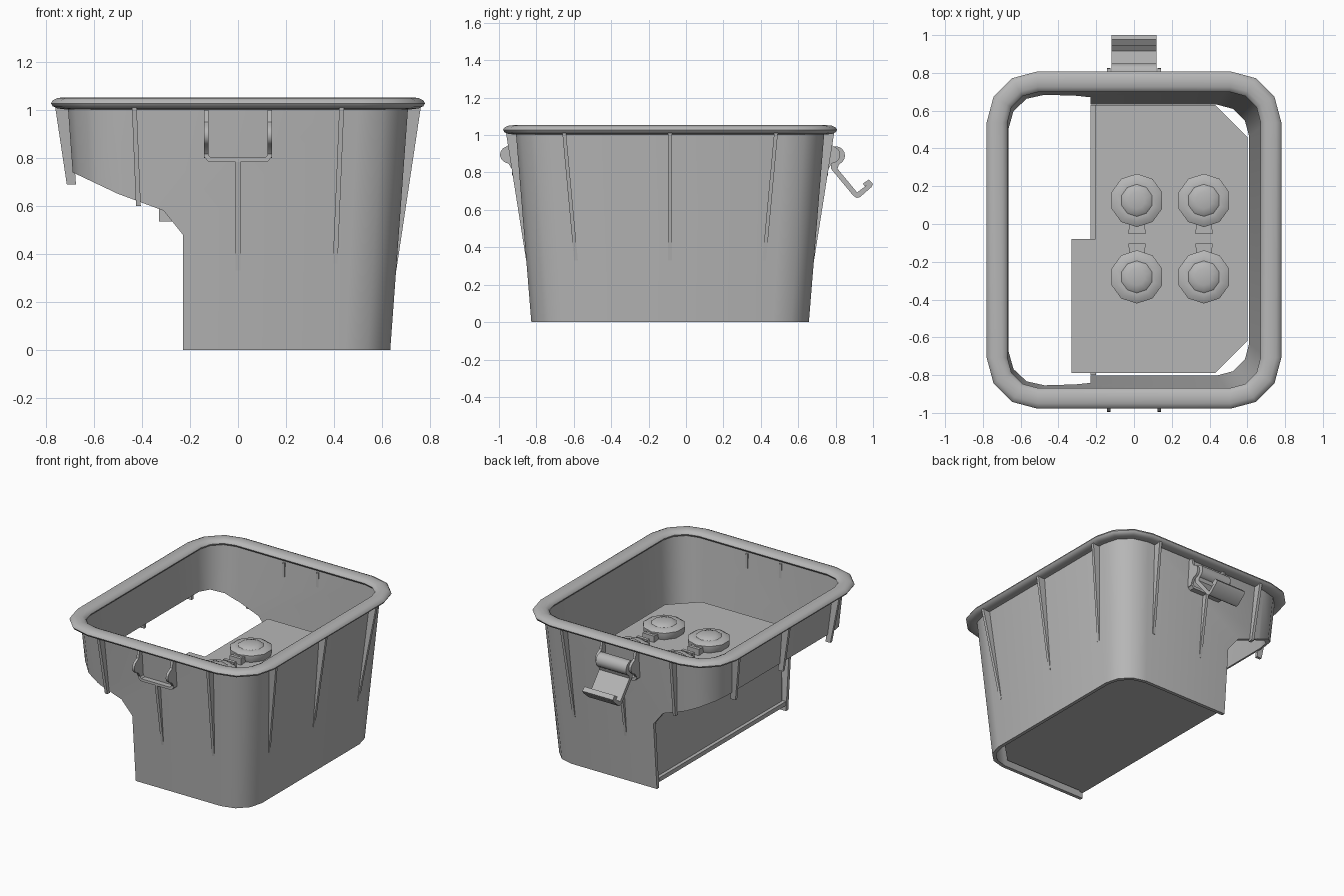
import bpy, bmesh, math
from mathutils import Vector, Matrix

if "Cube" in bpy.data.objects:
    bpy.data.objects.remove(bpy.data.objects["Cube"])

CY = -0.085  # centre of the tub in y
grey = bpy.data.materials.new("grey plastic")
grey.diffuse_color = (0.47, 0.47, 0.47, 1)
grey.use_nodes = True
grey.node_tree.nodes["Principled BSDF"].inputs["Base Color"].default_value = grey.diffuse_color


def finish(name, bm, smooth=True):
    bmesh.ops.recalc_face_normals(bm, faces=bm.faces)
    me = bpy.data.meshes.new(name)
    bm.to_mesh(me)
    bm.free()
    ob = bpy.data.objects.new(name, me)
    bpy.context.collection.objects.link(ob)
    me.materials.append(grey)
    if smooth:
        shade(ob)
    return ob


def shade(ob):
    bpy.ops.object.select_all(action='DESELECT')
    ob.select_set(True)
    bpy.context.view_layer.objects.active = ob
    bpy.ops.object.shade_smooth_by_angle(angle=math.radians(40))


def rounded_ring(hx, hy, r, z, seg=3):
    # rounded rectangle loop around the tub centre
    pts = []
    for q, (sx, sy) in enumerate([(1, 1), (-1, 1), (-1, -1), (1, -1)]):
        for i in range(seg + 1):
            a = math.radians(90 * q + 90 * i / seg)
            pts.append((sx * (hx - r) + r * math.cos(a),
                        CY + sy * (hy - r) + r * math.sin(a), z))
    return pts


def loft(name, rings):
    # closed tube through a cyclic list of rings
    bm = bmesh.new()
    vs = [[bm.verts.new(p) for p in ring] for ring in rings]
    n = len(rings[0])
    for a, b in zip(vs, vs[1:] + vs[:1]):
        for i in range(n):
            bm.faces.new((a[i], a[(i + 1) % n], b[(i + 1) % n], b[i]))
    return finish(name, bm)


def prism(name, pts, vec, smooth=True):
    # polygon swept along a vector
    bm = bmesh.new()
    v = Vector(vec)
    a = [bm.verts.new(p) for p in pts]
    b = [bm.verts.new(Vector(p) + v) for p in pts]
    bm.faces.new(a)
    bm.faces.new(b)
    for i in range(len(a)):
        j = (i + 1) % len(a)
        bm.faces.new((a[i], a[j], b[j], b[i]))
    return finish(name, bm, smooth)


def box(name, x0, x1, y0, y1, z0, z1):
    return prism(name, [(x0, y0, z0), (x1, y0, z0), (x1, y1, z0), (x0, y1, z0)],
                 (0, 0, z1 - z0), False)


# Tapered tub wall, with the lower left part cut away
T = 0.025
wall = loft("tub_wall", [
    rounded_ring(0.635, 0.742, 0.19, 0), rounded_ring(0.71, 0.825, 0.21, 1.02),
    rounded_ring(0.71 - T, 0.825 - T, 0.19, 1.02),
    rounded_ring(0.635 - T, 0.742 - T, 0.17, 0)])
profile = [(-1.2, -0.2), (-0.23, -0.2), (-0.23, 0.48), (-0.31, 0.58),
           (-0.5, 0.65), (-0.69, 0.74), (-1.2, 0.75)]
cutter = prism("wall_cutter", [(x, -1.5, z) for x, z in profile], (0, 3, 0), False)
cutter.hide_render = True
cutter.hide_viewport = True
mod = wall.modifiers.new("opening", 'BOOLEAN')
mod.object = cutter
mod.operation = 'DIFFERENCE'
mod.solver = 'EXACT'
bpy.context.view_layer.objects.active = wall
wall.select_set(True)
bpy.ops.object.modifier_apply(modifier=mod.name)
bpy.data.objects.remove(cutter)
shade(wall)

# Rounded rim
rim = []
for i in range(12):
    a = 2 * math.pi * i / 12
    d = 0.055 * (1 - math.cos(a))
    rim.append(rounded_ring(0.78 - d, 0.893 - d, 0.27 - d, 1.028 + 0.025 * math.sin(a)))
loft("rim", rim)

# Inner box with chamfered corners, side shelf and sill
outline = [(-0.205, -0.79), (0.43, -0.79), (0.6, -0.62), (0.6, 0.46), (0.43, 0.63), (-0.205, 0.63)]
prism("inner_box", [(x, y, 0.04) for x, y in outline], (0, 0, 0.57), False)
box("side_shelf", -0.33, -0.2, -0.79, -0.08, 0.535, 0.61)
box("sill", -0.23, -0.2, -0.8, 0.63, 0.04, 0.07)


# Tapered ribs on all four sides
def rib(name, side, t_top, t_low, z_top, z_end):
    h0, h1 = (0.635, 0.71) if side in "lr" else (0.742, 0.825)
    wall_at = lambda z: h0 + (h1 - h0) * z / 1.02
    out_at = lambda z: wall_at(z) + 0.052 * max(0, (z - 0.32) / 0.68)
    def place(out, t, z):
        return {"r": (out, CY + t, z), "l": (-out, CY + t, z),
                "f": (t, CY - out, z), "b": (t, CY + out, z)}[side]
    tan = lambda z: t_low + (t_top - t_low) * (z - 0.35) / 0.65
    pts = [place(o, tan(z) - 0.01, z) for o, z in
           [(wall_at(z_top) - 0.01, z_top), (out_at(z_top), z_top),
            (out_at(z_end), z_end), (wall_at(z_end) - 0.01, z_end)]]
    prism(name, pts, (0, 0.02, 0) if side in "lr" else (0.02, 0, 0), False)


for side in "rl":
    for s in (-1, 0, 1):
        rib("side_rib", side, s * 0.565, s * 0.505, 1.01, 0.69 if side == "l" else 0.33)
for side in "fb":
    rib("end_rib", side, -0.432, -0.405, 1.01, 0.6)
    rib("end_rib", side, 0.432, 0.405, 1.01, 0.36)
    rib("centre_rib", side, 0, 0, 0.8, 0.33)

# Latch mounts on both ends: two rounded ears joined by a chamfered U frame
for sgn, name in ((-1, "front"), (1, "back")):
    Y = lambda d: CY + sgn * d
    ear = [(0.79, 1.0), (0.85, 1.0), (0.86, 0.95)]
    for i in range(7):
        a = math.radians(70 - 25 * i)
        ear.append((0.855 + 0.055 * math.cos(a), 0.895 + 0.048 * math.sin(a)))
    ear += [(0.835, 0.8), (0.79, 0.8)]
    for x in (-0.142, 0.124):
        prism(name + "_latch_ear", [(x, Y(d), z) for d, z in ear], (0.018, 0, 0))
    u = [(-0.142, 0.85), (-0.142, 0.805), (-0.122, 0.783), (0.122, 0.783), (0.142, 0.805),
         (0.142, 0.85), (0.124, 0.85), (0.124, 0.812), (0.114, 0.801), (-0.114, 0.801),
         (-0.124, 0.812), (-0.124, 0.85)]
    prism(name + "_latch_frame", [(x, Y(0.79), z) for x, z in u], (0, sgn * 0.055, 0), False)

# Back latch: hinge barrel and hooked clip
bm = bmesh.new()
bmesh.ops.create_cone(bm, cap_ends=True, segments=16, radius1=0.05, radius2=0.05, depth=0.24,
                      matrix=Matrix.Translation((0, 0.8, 0.89)) @ Matrix.Rotation(math.pi / 2, 4, 'Y'))
finish("latch_barrel", bm)
clip = [(0.775, 0.85), (0.775, 0.82), (0.895, 0.675), (0.912, 0.664), (0.93, 0.668), (0.992, 0.722),
        (1.0, 0.738), (0.977, 0.762), (0.945, 0.74), (0.957, 0.727), (0.967, 0.733),
        (0.915, 0.693), (0.81, 0.82), (0.82, 0.85)]
prism("latch_clip", [(-0.12, y, z) for y, z in clip], (0.24, 0, 0))


# Round capped ports on the inner box, each with a hinge tab
def port(cx, cy, direction):
    bm = bmesh.new()
    rings = []
    for r, z in [(0.13, 0.605), (0.141, 0.635), (0.141, 0.66), (0.115, 0.675),
                 (0.085, 0.675), (0.075, 0.683), (0.045, 0.692)]:
        rings.append([bm.verts.new((cx + r * math.cos(math.radians(36 * i + 18)),
                                    cy + r * math.sin(math.radians(36 * i + 18)), z))
                      for i in range(10)])
    for a, b in zip(rings, rings[1:]):
        for i in range(10):
            bm.faces.new((a[i], a[(i + 1) % 10], b[(i + 1) % 10], b[i]))
    bm.faces.new(rings[0])
    bm.faces.new(rings[-1])
    finish("port_cap", bm)
    ya, yb = sorted((cy + direction * 0.12, cy + direction * 0.175))
    box("port_neck", cx - 0.042, cx + 0.042, ya, yb, 0.605, 0.65)
    ya, yb = sorted((cy + direction * 0.155, cy + direction * 0.178))
    box("port_hinge", cx - 0.045, cx + 0.045, ya, yb, 0.605, 0.655)


for cx in (0.015, 0.37):
    port(cx, 0.125, -1)
    port(cx, -0.28, 1)
